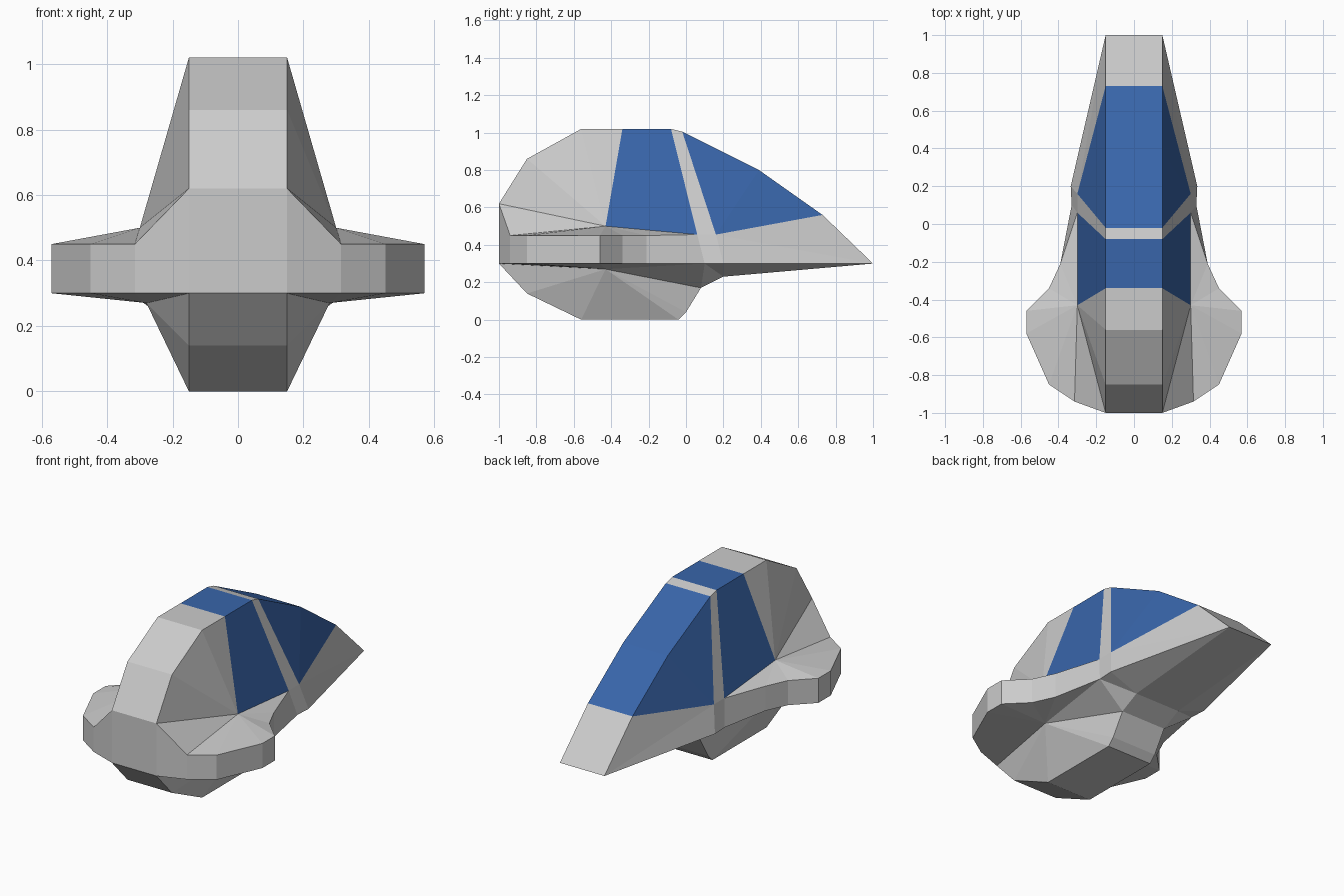
import bpy, bmesh
from mathutils import Vector

if "Cube" in bpy.data.objects:
    bpy.data.objects.remove(bpy.data.objects["Cube"])

W = 0.15                          # half width of the central band
CORE = Vector((0, -0.2, 0.35))    # interior point used to orient faces


def mid(y, z):
    return (W, y, z)


def fan(hub, pts):
    return [(hub, a, b) for a, b in zip(pts, pts[1:])]


def band(pts):
    """Strip across the centre that follows a side profile."""
    flip = lambda p: (-p[0], p[1], p[2])
    return [(a, b, flip(b), flip(a)) for a, b in zip(pts, pts[1:])]


def build(name, centre, side, mat=None):
    """Centre faces plus side faces mirrored across x."""
    faces = centre + side + [tuple((-x, y, z) for x, y, z in f) for f in side]
    bm = bmesh.new()
    for f in faces:
        bm.faces.new([bm.verts.new(p) for p in f])
    bmesh.ops.remove_doubles(bm, verts=bm.verts[:], dist=1e-4)
    bm.normal_update()
    for f in bm.faces:
        if f.normal.dot(f.calc_center_median() - CORE) < 0:
            f.normal_flip()
    me = bpy.data.meshes.new(name)
    bm.to_mesh(me)
    bm.free()
    ob = bpy.data.objects.new(name, me)
    bpy.context.collection.objects.link(ob)
    if mat:
        me.materials.append(mat)
    return ob


blue = bpy.data.materials.new("window_blue")
blue.diffuse_color = (0.04, 0.13, 0.40, 1)
blue.use_nodes = True
blue.node_tree.nodes["Principled BSDF"].inputs["Base Color"].default_value = blue.diffuse_color

# Shared key points
hub = (0.30, -0.43, 0.50)
low_hub = (0.28, -0.43, 0.27)
pillar_a, pillar_b = (0.30, 0.06, 0.455), (0.30, 0.16, 0.455)
foot_a, foot_b = (0.33, 0.10, 0.30), (0.335, 0.20, 0.30)
roof_a, roof_b = mid(-0.08, 1.02), mid(-0.02, 1.005)
roof_back = mid(-0.34, 1.02)
stern_top, stern_low = mid(-1, 0.62), mid(-1, 0.30)
sill, tip = mid(0.73, 0.56), mid(1, 0.30)

# Rounded shell behind the windows
shell = [stern_top, mid(-0.85, 0.86), mid(-0.56, 1.02), roof_back]
build("shell", band(shell), fan(hub, shell))

# Blue windows on both sides of the pillar
build("side_window", band([roof_back, roof_a]),
      [(hub, roof_back, roof_a, pillar_a)], blue)
glass = [roof_b, mid(0.39, 0.80), sill]
build("nose_window", band(glass), fan(pillar_b, glass), blue)

# Pillar hoop between the windows
build("pillar", band([roof_a, roof_b]),
      [(roof_a, roof_b, pillar_b, pillar_a),
       (pillar_a, pillar_b, foot_b, foot_a)])

# Nose wedge below the front window
build("nose", band([sill, tip]),
      [(pillar_b, sill, tip), (pillar_b, tip, foot_b)])

# Flared side rim: upper skirt and vertical wall
outline = [(0.315, -0.94), (0.45, -0.85), (0.57, -0.58),
           (0.57, -0.46), (0.45, -0.34), (0.39, -0.21)]
rim_top = [(x, y, 0.45) for x, y in outline]
rim_low = [(x, y, 0.30) for x, y in outline]
upper = [stern_top] + rim_top + [pillar_a]
lower = [stern_low] + rim_low + [foot_a]
wall = [(upper[i], upper[i + 1], lower[i + 1], lower[i])
        for i in range(len(upper) - 1)]
build("side_rim", band([stern_top, stern_low]), fan(hub, upper) + wall)

# Underside: skirt below the rim, keel and belly of the nose
keel = [stern_low, mid(-0.85, 0.14), mid(-0.56, 0), mid(-0.04, 0),
        mid(0, 0.04), mid(0.08, 0.17)]
neck, chin = keel[-1], mid(0.20, 0.23)
build("keel", band(keel + [chin, tip]),
      fan(low_hub, keel) + fan(low_hub, lower) +
      [(low_hub, neck, foot_a), (neck, chin, foot_a),
       (chin, foot_b, foot_a), (chin, tip, foot_b)])
